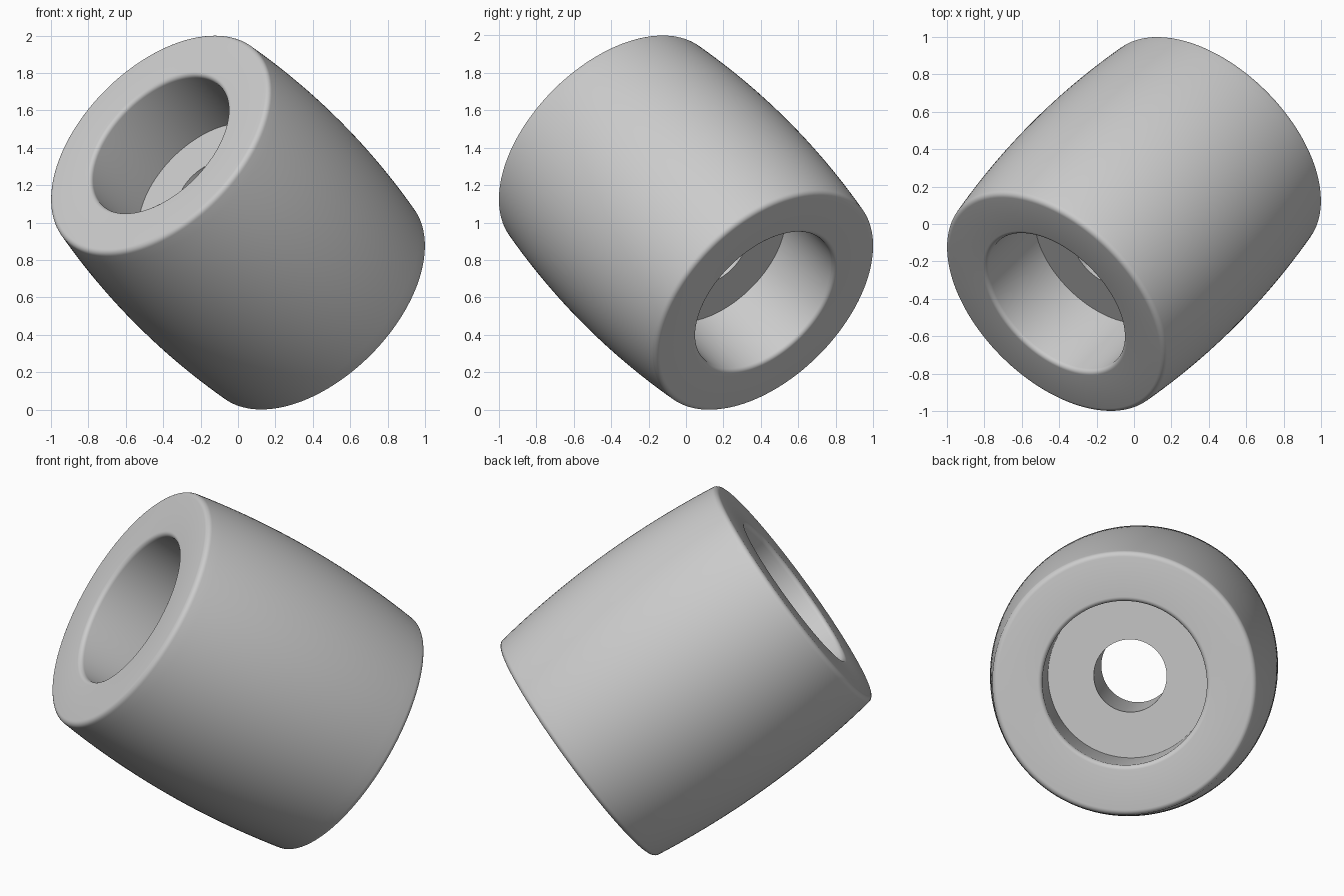
import bpy, bmesh, math
from mathutils import Vector, Matrix

cube = bpy.data.objects.get("Cube")
if cube:
    bpy.data.objects.remove(cube, do_unlink=True)

HALF_LENGTH, MID_R, END_R = 0.733, 0.77, 0.72
BORE_R, HOLE_R, FLOOR = 0.447, 0.198, 0.287
FILLET, SEGMENTS = 0.03, 128


def fillet(cx, cz, start, end, r, steps=6):
    """Rounded corner as (radius, height) points, angles in degrees."""
    angles = [math.radians(start + (end - start) * i / steps) for i in range(steps + 1)]
    return [(cx + r * math.cos(a), cz + r * math.sin(a)) for a in angles]


# Upper half of the section: bore floor, bore wall, rounded lip, rim, rounded edge
lip = 0.025
half = [(HOLE_R, FLOOR), (BORE_R, FLOOR)]
half += fillet(BORE_R + lip, HALF_LENGTH - lip, 180, 90, lip)
half += fillet(END_R - FILLET, HALF_LENGTH - FILLET, 90, 4, FILLET)

# Bulging side, then the mirrored lower half
top = half[-1][1]
steps = 24
side = []
for i in range(1, steps):
    t = 1 - 2 * i / steps
    side.append((MID_R - (MID_R - half[-1][0]) * t * t, top * t))
profile = half + side + [(r, -z) for r, z in reversed(half)]

# Revolve the closed section around the axis
bm = bmesh.new()
rings = []
for s in range(SEGMENTS):
    a = 2 * math.pi * s / SEGMENTS
    rings.append([bm.verts.new((r * math.cos(a), r * math.sin(a), z)) for r, z in profile])
n = len(profile)
for s in range(SEGMENTS):
    a, b = rings[s], rings[(s + 1) % SEGMENTS]
    for i in range(n):
        j = (i + 1) % n
        bm.faces.new((a[i], b[i], b[j], a[j]))
bmesh.ops.recalc_face_normals(bm, faces=bm.faces)

# Tilt the axis along the cube diagonal and lift onto the ground
tilt = Vector((0, 0, 1)).rotation_difference(Vector((-1, -1, 1))).to_matrix().to_4x4()
bm.transform(Matrix.Translation((0, 0, 1)) @ tilt)

mesh = bpy.data.meshes.new("barrel_roller")
bm.to_mesh(mesh)
bm.free()
roller = bpy.data.objects.new("barrel_roller", mesh)
bpy.context.collection.objects.link(roller)

# Plain grey material
grey = bpy.data.materials.new("plain_grey")
grey.use_nodes = True
colour = (0.6, 0.6, 0.6, 1)
grey.diffuse_color = colour
grey.node_tree.nodes["Principled BSDF"].inputs["Base Color"].default_value = colour
mesh.materials.append(grey)

bpy.context.view_layer.objects.active = roller
roller.select_set(True)
bpy.ops.object.shade_smooth_by_angle(angle=math.radians(30))
